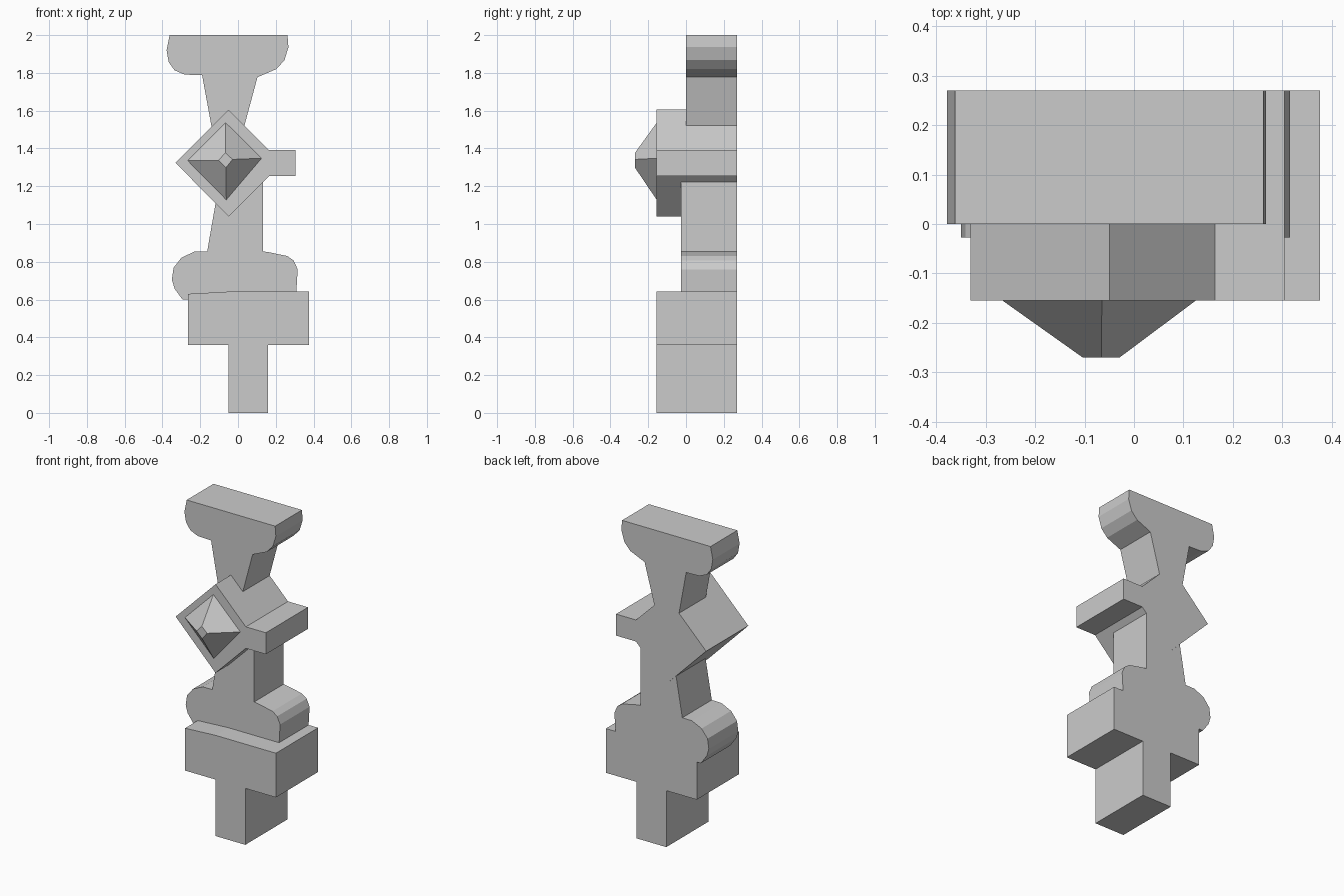
import bpy, bmesh

BACK = 0.27


def loft(name, front, y_front, back, y_back):
    """Solid between two (x, z) outlines with the same number of points."""
    bm = bmesh.new()
    a = [bm.verts.new((x, y_front, z)) for x, z in front]
    b = [bm.verts.new((x, y_back, z)) for x, z in back]
    bm.faces.new(a)
    bm.faces.new(b[::-1])
    n = len(a)
    for i in range(n):
        j = (i + 1) % n
        bm.faces.new((a[i], b[i], b[j], a[j]))
    bmesh.ops.recalc_face_normals(bm, faces=bm.faces)
    mesh = bpy.data.meshes.new(name)
    bm.to_mesh(mesh)
    bm.free()
    obj = bpy.data.objects.new(name, mesh)
    bpy.context.collection.objects.link(obj)
    return obj


def plate(name, outline, y_front):
    return loft(name, outline, y_front, outline, BACK)


# Base block with its narrow stem
plate("base_block", [
    (-0.05, 0), (0.16, 0), (0.16, 0.36), (0.376, 0.36), (0.376, 0.642),
    (-0.05, 0.642), (-0.265, 0.63), (-0.265, 0.36), (-0.05, 0.36)], -0.155)

# Rounded lower bulge and waist, notched under the diamond
plate("lower_body", [
    (0.309, 0.642), (0.316, 0.76), (0.295, 0.806), (0.262, 0.83),
    (0.166, 0.85), (0.133, 0.855), (0.133, 1.223), (-0.05, 1.04),
    (-0.119, 1.109), (-0.163, 0.855), (-0.23, 0.854), (-0.299, 0.822),
    (-0.341, 0.769), (-0.35, 0.706), (-0.336, 0.658), (-0.293, 0.599),
    (-0.265, 0.6), (-0.265, 0.63), (-0.05, 0.642)], -0.027)

# Diamond body with the side arm
plate("diamond_and_arm", [
    (-0.05, 1.605), (-0.331, 1.324), (-0.05, 1.04), (0.164, 1.254),
    (0.305, 1.254), (0.305, 1.391), (0.164, 1.391)], -0.155)

# Blunt four-sided stud on the diamond's front
loft("pyramid_stud",
     [(-0.066, 1.377), (-0.104, 1.337), (-0.064, 1.298), (-0.029, 1.342)], -0.27,
     [(-0.065, 1.536), (-0.266, 1.335), (-0.062, 1.128), (0.125, 1.348)], -0.155)

# Tapered neck and flat-topped cap, notched over the diamond
plate("top_cap", [
    (-0.362, 2.0), (-0.378, 1.92), (-0.367, 1.857), (-0.336, 1.814),
    (-0.283, 1.791), (-0.19, 1.788), (-0.14, 1.515), (-0.05, 1.605),
    (0.034, 1.521), (0.103, 1.777), (0.203, 1.82), (0.246, 1.867),
    (0.267, 1.936), (0.262, 2.0)], 0.0)
